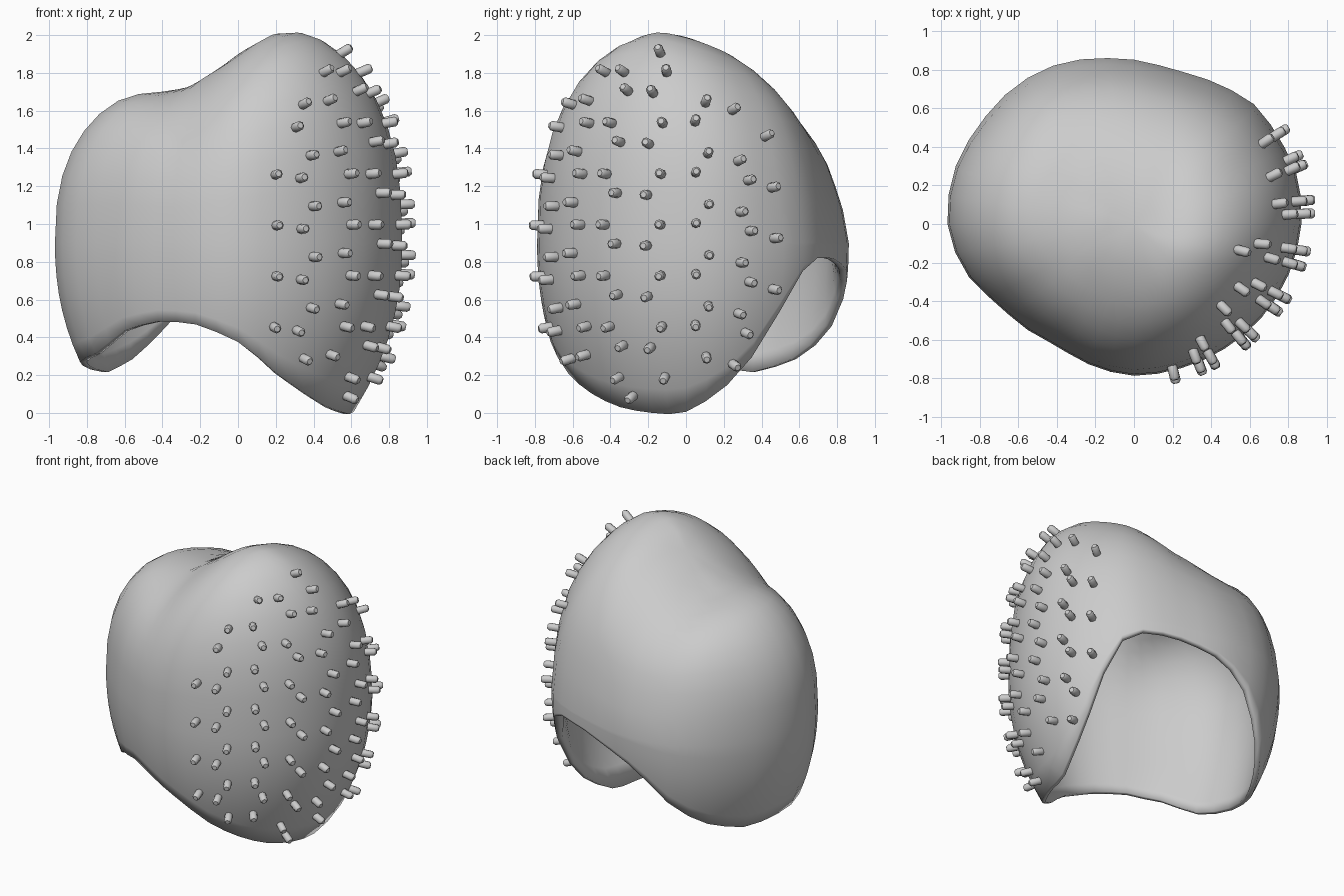
import bpy, bmesh, math
from mathutils import Vector
from mathutils.bvhtree import BVHTree

if "Cube" in bpy.data.objects:
    bpy.data.objects.remove(bpy.data.objects["Cube"])

ZE = 0.9      # height of the widest ring
SEG = 40

# widest outline seen from above
OUTLINE = [(-.97, .1), (-.92, .32), (-.8, .52), (-.6, .73), (-.37, .84), (-.17, .86),
           (.2, .8), (.45, .72), (.62, .63), (.75, .45), (.85, .25), (.87, 0),
           (.8, -.27), (.65, -.5), (.45, -.66), (.2, -.76), (0, -.79), (-.15, -.76),
           (-.4, -.63), (-.7, -.42), (-.88, -.25), (-.97, -.02)]
RADIUS = sorted((math.degrees(math.atan2(y, x)), math.hypot(x, y)) for x, y in OUTLINE)
# rim height by azimuth
RIM = [(-180, .27), (-162, .31), (-144, .44), (-125, .49), (-107, .47), (-90, .38),
       (-70, .19), (-50, .08), (-33, .02), (-10, -.01), (3, .01), (15, .11), (24, .22),
       (32, .42), (44, .76), (55, .83), (75, .81), (95, .74), (108, .61),
       (120, .41), (135, .28), (153, .21)]
# crest height along x (two humps with a saddle)
CREST = [(-1, 1.8), (-.65, 1.8), (-.45, 1.75), (-.3, 1.715), (-.15, 1.79), (0, 1.88),
         (.15, 1.98), (.3, 2.04), (.45, 2.06), (1, 2.07)]


def lerp(table, v):
    for (a, p), (b, q) in zip(table, table[1:]):
        if a <= v <= b:
            return p + (q - p) * (v - a) / (b - a)
    return table[0][1] if v < table[0][0] else table[-1][1]


def around(table, a):
    a = (a + 180) % 360 - 180
    t = [(table[-1][0] - 360, table[-1][1])] + table + [(table[0][0] + 360, table[0][1])]
    return sum(lerp(t, a + d) for d in (-3, 0, 3)) / 3


def upper(a, rho, inset):
    r = around(RADIUS, a) * rho
    x, y = r * math.cos(math.radians(a)), r * math.sin(math.radians(a))
    h = sum(lerp(CREST, x + d) for d in (-.06, 0, .06)) / 3
    h += (.03 - .3 * max(0, y + .13)) * min(1, max(0, (x + .4) / .5))
    z = ZE + (h - ZE - 1.2 * inset) * max(0, 1 - rho ** 2.5) ** .4
    if y > 0:   # the back leans forward
        y *= 1 - .045 * min(1, (z - ZE) / .3)
    return Vector((x * (1 - inset), y * (1 - inset), z))


def lower(a, f, inset):
    z = ZE + (around(RIM, a) - ZE) * f
    r = around(RADIUS, a) * (1 - .3 * ((ZE - z) / ZE) ** 2.2) * (1 - inset * (1 - .55 * f ** 3))
    return Vector((r * math.cos(math.radians(a)), r * math.sin(math.radians(a)), z))


def to_object(name, bm, angle):
    bmesh.ops.recalc_face_normals(bm, faces=bm.faces)
    me = bpy.data.meshes.new(name)
    bm.to_mesh(me)
    bm.free()
    ob = bpy.data.objects.new(name, me)
    bpy.context.collection.objects.link(ob)
    bpy.ops.object.select_all(action='DESELECT')
    ob.select_set(True)
    bpy.context.view_layer.objects.active = ob
    bpy.ops.object.shade_smooth_by_angle(angle=math.radians(angle))
    return ob


# hollow cap: outer and inner skins joined at the rim
bm = bmesh.new()
angles = [360 * i / SEG for i in range(SEG)]
rings = []
for inset in (0, .095):
    skin = [[bm.verts.new(upper(a, math.sin(math.pi / 2 * k / 11), inset)) for a in angles]
            for k in range(1, 12)]
    skin += [[bm.verts.new(lower(a, k / 7, inset)) for a in angles] for k in range(1, 8)]
    pole = bm.verts.new(upper(0, 0, inset))
    for i in range(SEG):
        bm.faces.new((pole, skin[0][i], skin[0][(i + 1) % SEG]))
    rings += skin if inset == 0 else skin[::-1]
for r0, r1 in zip(rings, rings[1:]):
    for i in range(SEG):
        j = (i + 1) % SEG
        bm.faces.new((r0[i], r1[i], r1[j], r0[j]))
bmesh.ops.recalc_face_normals(bm, faces=bm.faces)
bvh = BVHTree.FromBMesh(bm)
to_object("hollow_cap", bm, 120)

# pegs: staggered columns (azimuth, top height, count)
COLUMNS = [(32, 1.46, 4), (22.5, 1.23, 4), (19, 1.6, 6), (8, 1.64, 6), (3.5, 1.54, 5),
           (-9, 1.80, 7), (-14, 1.9, 1), (-14, 1.69, 6), (-26, 1.7, 7), (-31, 1.80, 7),
           (-47, 1.65, 6), (-43, 1.80, 6), (-60, 1.63, 6), (-65, 1.51, 5), (-75, 1.26, 4)]
bm = bmesh.new()
PROFILE = [(.02, -.03), (.026, -.02), (.026, .06), (.016, .074)]
for az, top, count in COLUMNS:
    d = Vector((math.cos(math.radians(az)), math.sin(math.radians(az)), 0))
    for k in range(count):
        hit, n, _, _ = bvh.ray_cast(d * 2 + Vector((0, 0, top - .268 * k)), -d)
        if hit is None or hit.dot(d) < 0:
            continue
        if n.dot(d) < 0:
            n = -n
        n = (n + .4 * d).normalized()
        q = n.to_track_quat('Z', 'Y')
        loops = [[bm.verts.new(hit + q @ Vector((r * math.cos(t * math.pi / 4),
                                                 r * math.sin(t * math.pi / 4), h)))
                  for t in range(8)] for r, h in PROFILE]
        bm.faces.new(loops[0])
        bm.faces.new(loops[-1])
        for l0, l1 in zip(loops, loops[1:]):
            for i in range(8):
                bm.faces.new((l0[i], l0[(i + 1) % 8], l1[(i + 1) % 8], l1[i]))
to_object("pegs", bm, 50)
